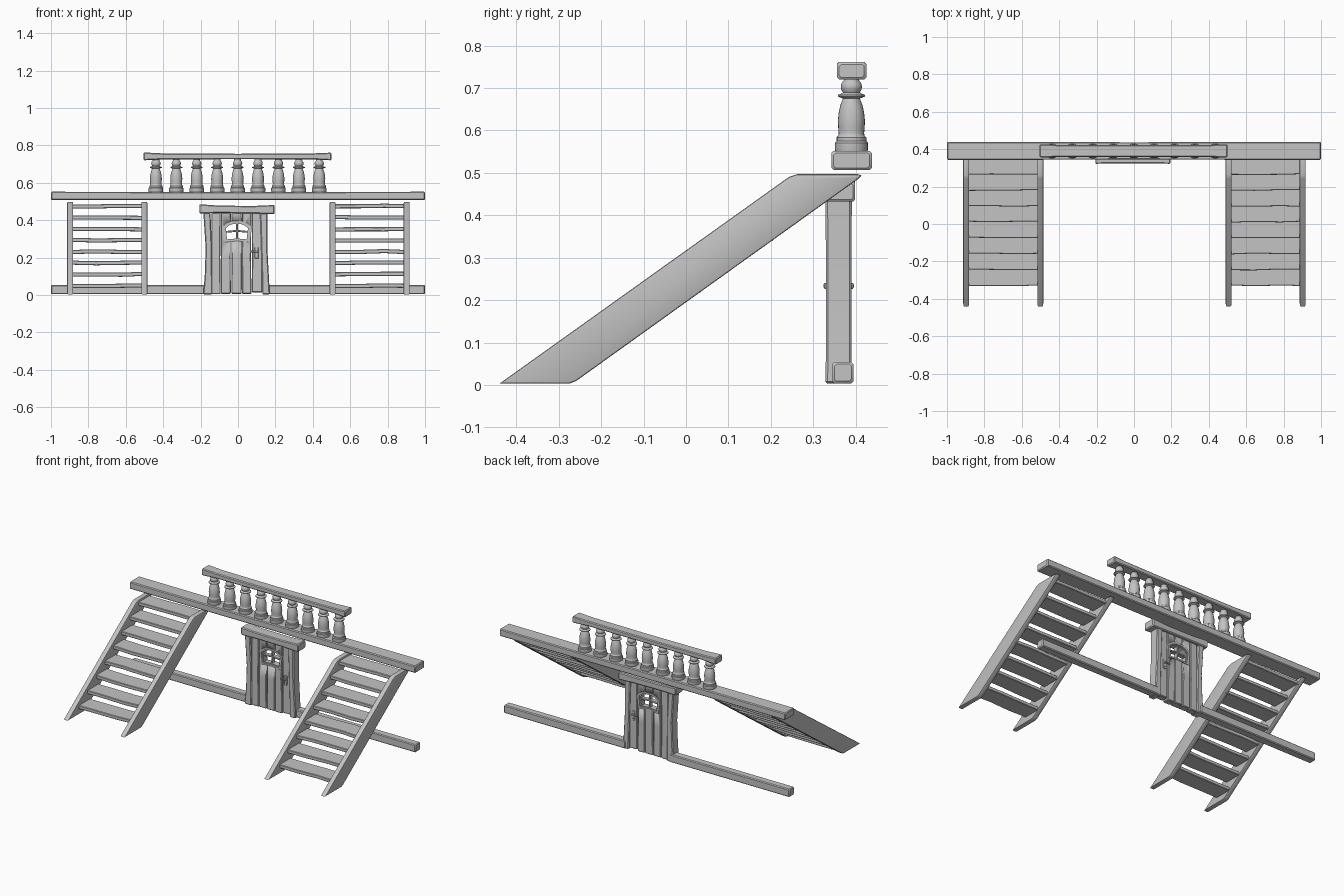
import bpy, bmesh, math, random
from mathutils import Matrix, Vector

if "Cube" in bpy.data.objects:
    bpy.data.objects.remove(bpy.data.objects["Cube"])

random.seed(4)
grey = bpy.data.materials.new("plain grey")
grey.diffuse_color = (0.55, 0.55, 0.55, 1)
grey.use_nodes = True
grey.node_tree.nodes["Principled BSDF"].inputs["Base Color"].default_value = grey.diffuse_color


def finish(bm, name, angle=35):
    bmesh.ops.recalc_face_normals(bm, faces=bm.faces)
    me = bpy.data.meshes.new(name)
    bm.to_mesh(me)
    bm.free()
    me.materials.append(grey)
    ob = bpy.data.objects.new(name, me)
    bpy.context.collection.objects.link(ob)
    bpy.ops.object.select_all(action='DESELECT')
    ob.select_set(True)
    bpy.context.view_layer.objects.active = ob
    bpy.ops.object.shade_smooth_by_angle(angle=math.radians(angle))
    return ob


def loft(bm, axis, stations, c=0.005):
    """Chamfered timber along an axis; station = (t, u0, u1, v0, v1)."""
    u, v = (axis + 1) % 3, (axis + 2) % 3
    first, last = stations[0], stations[-1]

    def shrink(s):
        return (s[0], s[1] + c, s[2] - c, s[3] + c, s[4] - c)
    full = ([shrink(first), (first[0] + c,) + tuple(first[1:])] + list(stations[1:-1])
            + [(last[0] - c,) + tuple(last[1:]), shrink(last)])
    rings = []
    for t, u0, u1, v0, v1 in full:
        pts = [(u0 + c, v0), (u1 - c, v0), (u1, v0 + c), (u1, v1 - c),
               (u1 - c, v1), (u0 + c, v1), (u0, v1 - c), (u0, v0 + c)]
        ring = []
        for a, b in pts:
            co = [0, 0, 0]
            co[axis], co[u], co[v] = t, a, b
            ring.append(bm.verts.new(co))
        rings.append(ring)
    for r, s in zip(rings, rings[1:]):
        for i in range(8):
            j = (i + 1) % 8
            bm.faces.new((r[i], r[j], s[j], s[i]))
    bm.faces.new(rings[0])
    bm.faces.new(rings[-1])


def timber(name, axis, stations, c=0.005):
    bm = bmesh.new()
    loft(bm, axis, stations, c)
    return finish(bm, name)


def prism(bm, pts, d0, d1, place):
    """Extrude a 2D outline between two depths."""
    a = [bm.verts.new(place(p, d0)) for p in pts]
    b = [bm.verts.new(place(p, d1)) for p in pts]
    bm.faces.new(a)
    bm.faces.new(b)
    for i in range(len(pts)):
        j = (i + 1) % len(pts)
        bm.faces.new((a[i], a[j], b[j], b[i]))


# long beams: upper walkway and two ground sills
timber("upper_beam", 0, [(-1, .343, .438, .507, .552), (0, .344, .437, .508, .551),
                         (1, .343, .438, .507, .552)])
for side, x0, x1 in (("left", -1, -.16), ("right", .15, 1)):
    timber(side + "_sill", 0, [(x0, .345, .395, .004, .054), (x1, .345, .395, .004, .054)])

# handrail with a slightly hollow top
timber("handrail", 0, [(-.505, .356, .425, .720, .762), (-.4, .358, .423, .725, .757),
                       (0, .358, .423, .726, .755), (.4, .358, .423, .725, .757),
                       (.5, .356, .425, .720, .761)])

# turned balusters
profile = [(0, .55), (.038, .55), (.039, .555), (.039, .571), (.035, .575), (.035, .584),
           (.031, .588), (.030, .593), (.031, .606), (.032, .622), (.030, .642), (.026, .660),
           (.020, .675), (.024, .677), (.032, .680), (.032, .684), (.024, .687), (.020, .690),
           (.024, .697), (.025, .704), (.023, .712), (.018, .718), (.018, .728), (0, .728)]
for n in range(9):
    bm = bmesh.new()
    vs = [bm.verts.new((r, 0, z)) for r, z in profile]
    es = [bm.edges.new(p) for p in zip(vs, vs[1:])]
    bmesh.ops.spin(bm, geom=vs + es, axis=(0, 0, 1), cent=(0, 0, 0), steps=24, angle=math.tau)
    bmesh.ops.remove_doubles(bm, verts=bm.verts, dist=1e-5)
    bmesh.ops.translate(bm, verts=bm.verts, vec=(-.439 + n * .1092, .39, 0))
    finish(bm, "baluster_%d" % (n + 1), 40)

# two flights of open stairs
outline = [(-.44, .003), (-.275, .003), (-.258, .010), (.405, .485), (.414, .494),
           (.405, .497), (.262, .497), (.242, .490)]
for side, xa, xb in (("left", -.897, -.501), ("right", .506, .902)):
    for k, x in enumerate((xa, xb)):
        bm = bmesh.new()
        prism(bm, outline, x - .016, x + .016, lambda p, d: (d, p[0], p[1]))
        bmesh.ops.recalc_face_normals(bm, faces=bm.faces)
        rim = [e for e in bm.edges if abs(e.verts[0].co.x - e.verts[1].co.x) < 1e-5]
        bmesh.ops.bevel(bm, geom=rim, offset=.005, segments=2, profile=.5, affect='EDGES')
        finish(bm, "%s_stringer_%d" % (side, k + 1))
    for n in range(8):
        y, z = -.33 + n * .085, .05 + n * .0607
        st = []
        for f in (0, .35, .7, 1):
            j, h = random.uniform(-.003, .003), random.uniform(-.003, .003)
            st.append((xa + (xb - xa) * f, y + j, y + .112, z - .011 + h, z + .011 + h))
        timber("%s_tread_%d" % (side, n + 1), 0, st, .003)

# door frame: two crooked posts and a lintel (z axis: u = x, v = y)
timber("left_door_post", 2, [(.003, -.186, -.138, .329, .391), (.10, -.178, -.138, .330, .390),
                             (.25, -.173, -.139, .330, .390), (.44, -.185, -.147, .329, .391)])
timber("right_door_post", 2, [(.003, .130, .170, .329, .391), (.10, .128, .165, .330, .390),
                              (.25, .124, .157, .330, .390), (.44, .118, .157, .329, .391)])
timber("lintel", 0, [(-.207, .322, .399, .436, .485), (-.1, .324, .397, .438, .478),
                     (.08, .324, .397, .436, .476), (.195, .322, .399, .432, .481)])

# plank door with a window opening cut through it
bm = bmesh.new()
x = -.143
for n, w in enumerate((.051, .055, .058, .052, .058)):
    low = random.uniform(.004, .014)
    lean = random.uniform(-.002, .002)
    loft(bm, 2, [(low, x + .001, x + w - .001, .338, .382),
                 (.2, x + .002 + lean, x + w - .002 + lean, .338, .382),
                 (.44, x + .001, x + w - .001, .338, .382)], .004)
    x += w
door = finish(bm, "door_planks")

CX, CZ = -.006, .338
arch = [(-.058, -.045), (0, -.040), (.058, -.045), (.066, .022),
        (.045, .038), (.02, .047), (-.02, .047), (-.045, .038), (-.066, .022)]


def in_door(p, d):
    return (CX + p[0], d, CZ + p[1])


bm = bmesh.new()
prism(bm, arch, .30, .42, in_door)
cutter = finish(bm, "window_cutter")
cutter.hide_render = True
mod = door.modifiers.new("opening", 'BOOLEAN')
mod.object, mod.operation, mod.solver = cutter, 'DIFFERENCE', 'EXACT'
bpy.context.view_layer.objects.active = door
bpy.ops.object.modifier_apply(modifier=mod.name)
bpy.data.objects.remove(cutter)

# window surround and glazing bars
bm = bmesh.new()
for i, p in enumerate(arch):
    q = arch[(i + 1) % len(arch)]
    prism(bm, [p, q, (q[0] * 1.22, q[1] * 1.24), (p[0] * 1.22, p[1] * 1.24)], .334, .386, in_door)
    prism(bm, [p, q, (q[0] * .9, q[1] * .9), (p[0] * .9, p[1] * .9)], .342, .378, in_door)
bmesh.ops.remove_doubles(bm, verts=bm.verts, dist=1e-5)
inner = [f for f in bm.faces if sum(1 for g in bm.faces if g is not f
         and set(g.verts) == set(f.verts))]
bmesh.ops.delete(bm, geom=inner, context='FACES_ONLY')
finish(bm, "window_frame")
timber("upright_glazing_bar", 2, [(CZ - .041, CX - .005, CX + .005, .346, .374),
                                  (CZ + .048, CX - .005, CX + .005, .346, .374)], .002)
timber("cross_glazing_bar", 0, [(CX - .063, .346, .374, CZ - .006, CZ + .004),
                                (CX, .346, .374, CZ, CZ + .010),
                                (CX + .063, .346, .374, CZ - .006, CZ + .004)], .002)

# lock plate, lever and keyhole boss on both faces
for side, s in (("front", -1), ("back", 1)):
    def span(a, b):
        return tuple(sorted((.36 + s * a, .36 + s * b)))
    timber(side + "_lock_plate", 2, [(.195, .089, .109) + span(.020, .027),
                                     (.255, .089, .109) + span(.020, .027)], .002)
    timber(side + "_lever", 0, [(.066,) + span(.029, .036) + (.228, .237),
                                (.106,) + span(.029, .036) + (.228, .239)], .002)
    for name, z, r, depth in (("_spindle", .233, .007, .034), ("_keyhole_boss", .208, .005, .030)):
        bm = bmesh.new()
        bmesh.ops.create_cone(bm, cap_ends=True, segments=12, radius1=r, radius2=r, depth=depth - .02,
                              matrix=Matrix.Translation((.099, .36 + s * (.02 + depth) / 2, z))
                              @ Matrix.Rotation(math.pi / 2, 4, 'X'))
        finish(bm, side + name)
